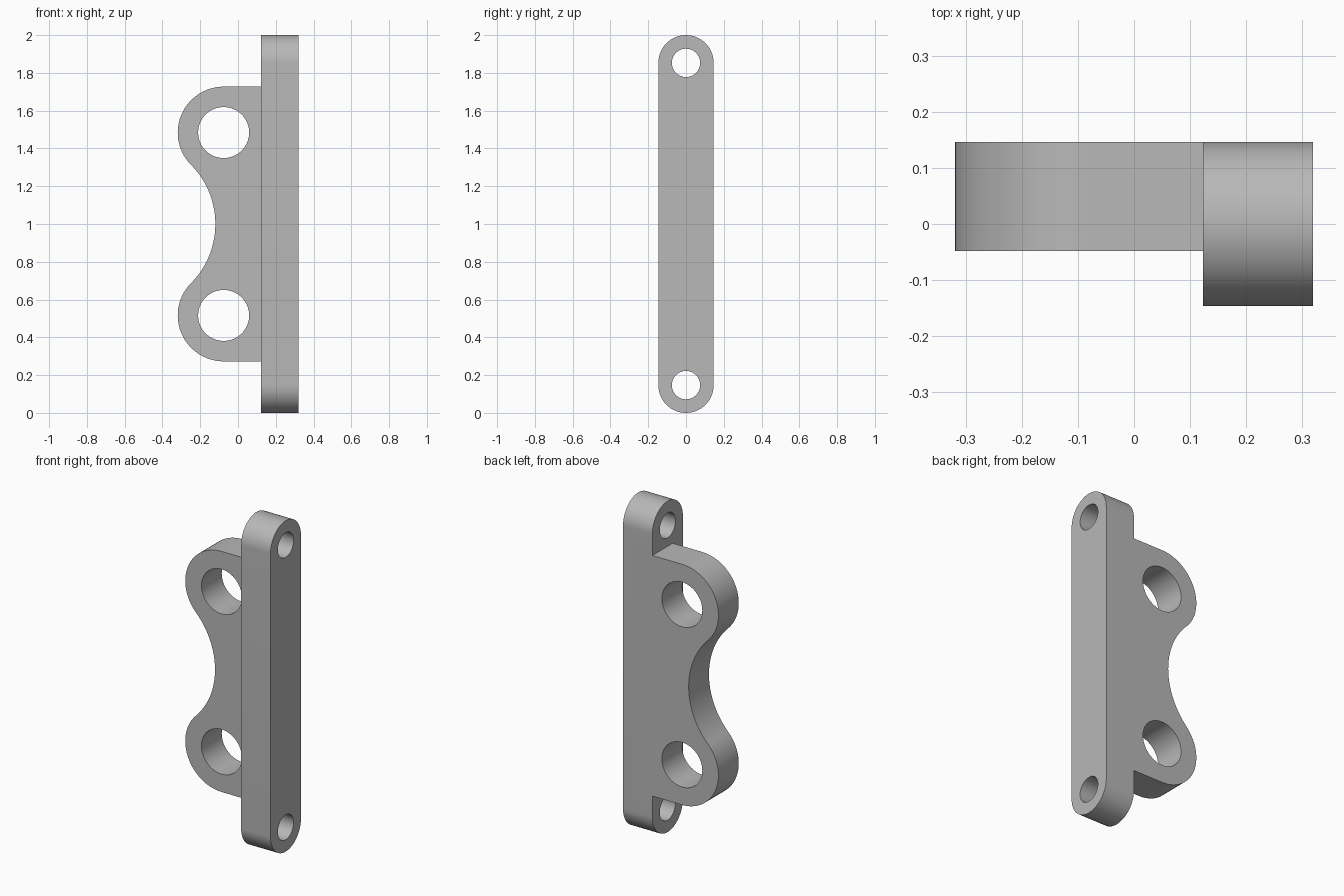
import bpy, bmesh
from math import sin, cos, radians, atan2, pi, hypot
from mathutils import Matrix, Vector

if "Cube" in bpy.data.objects:
    bpy.data.objects.remove(bpy.data.objects["Cube"])

grey = bpy.data.materials.new("plain grey")
grey.use_nodes = True
COLOUR = (0.48, 0.48, 0.48, 1)
grey.diffuse_color = COLOUR
grey.node_tree.nodes["Principled BSDF"].inputs["Base Color"].default_value = COLOUR


def arc(cx, cz, r, a0, a1, steps):
    """Points on an arc in a (u, z) plane, angles in radians."""
    return [(cx + r * cos(a0 + (a1 - a0) * i / steps),
             cz + r * sin(a0 + (a1 - a0) * i / steps)) for i in range(steps + 1)]


def hole(cx, cz, r, steps=64):
    return arc(cx, cz, r, 0, 2 * pi, steps)[:-1]


def extruded(name, loops, place, direction):
    """Fill an outline with holes and extrude it into a solid."""
    bm = bmesh.new()
    for loop in loops:
        verts = [bm.verts.new(place(u, z)) for u, z in loop]
        for a, b in zip(verts, verts[1:] + verts[:1]):
            bm.edges.new((a, b))
    bmesh.ops.triangle_fill(bm, edges=bm.edges[:], use_beauty=True)
    result = bmesh.ops.extrude_face_region(bm, geom=bm.faces[:], use_keep_orig=True)
    moved = [g for g in result["geom"] if isinstance(g, bmesh.types.BMVert)]
    bmesh.ops.translate(bm, verts=moved, vec=direction)
    bmesh.ops.recalc_face_normals(bm, faces=bm.faces[:])
    mesh = bpy.data.meshes.new(name)
    bm.to_mesh(mesh)
    bm.free()
    mesh.materials.append(grey)
    obj = bpy.data.objects.new(name, mesh)
    bpy.context.collection.objects.link(obj)
    return obj


# Mounting bar: a rounded strip with a bolt hole at each end
BAR_R, BAR_IN, BAR_OUT = 0.146, 0.123, 0.319
bar_outline = (arc(0, 2 - BAR_R, BAR_R, 0, pi, 40)
               + arc(0, BAR_R, BAR_R, pi, 2 * pi, 40))
bar_holes = [hole(0, z, 0.075) for z in (0.147, 1.853)]
bar = extruded("bracket", [bar_outline] + bar_holes,
               lambda u, z: (BAR_IN, u, z), Vector((BAR_OUT - BAR_IN, 0, 0)))

# Side plate: two round lobes joined by a tangent concave waist
LOBE_X, LOBE_R, RISE, WAIST_X = -0.076, 0.243, 0.484, -0.12
gap = LOBE_X - WAIST_X
waist_r = (gap ** 2 + RISE ** 2 - LOBE_R ** 2) / (2 * (LOBE_R - gap))
waist_x = WAIST_X - waist_r
tangent = atan2(RISE, LOBE_X - waist_x)
upper = [(0.2, 1 + RISE + LOBE_R)]
upper += arc(LOBE_X, 1 + RISE, LOBE_R, pi / 2, pi + tangent, 48)
upper += arc(waist_x, 1, waist_r, tangent, 0, 24)[1:]
lower = [(x, 2 - z) for x, z in reversed(upper[:-1])]
plate_holes = [hole(LOBE_X, 1 + s * RISE, 0.135) for s in (-1, 1)]
plate = extruded("side_plate", [upper + lower] + plate_holes,
                 lambda u, z: (u, -0.048, z), Vector((0, 0.048 + BAR_R, 0)))

# Weld the plate into the bar, flush at the back
union = bar.modifiers.new("weld", "BOOLEAN")
union.operation = "UNION"
union.solver = "EXACT"
union.object = plate
bpy.context.view_layer.objects.active = bar
bar.select_set(True)
bpy.ops.object.modifier_apply(modifier=union.name)
bpy.data.objects.remove(plate)
bpy.ops.object.shade_smooth_by_angle(angle=radians(30))
